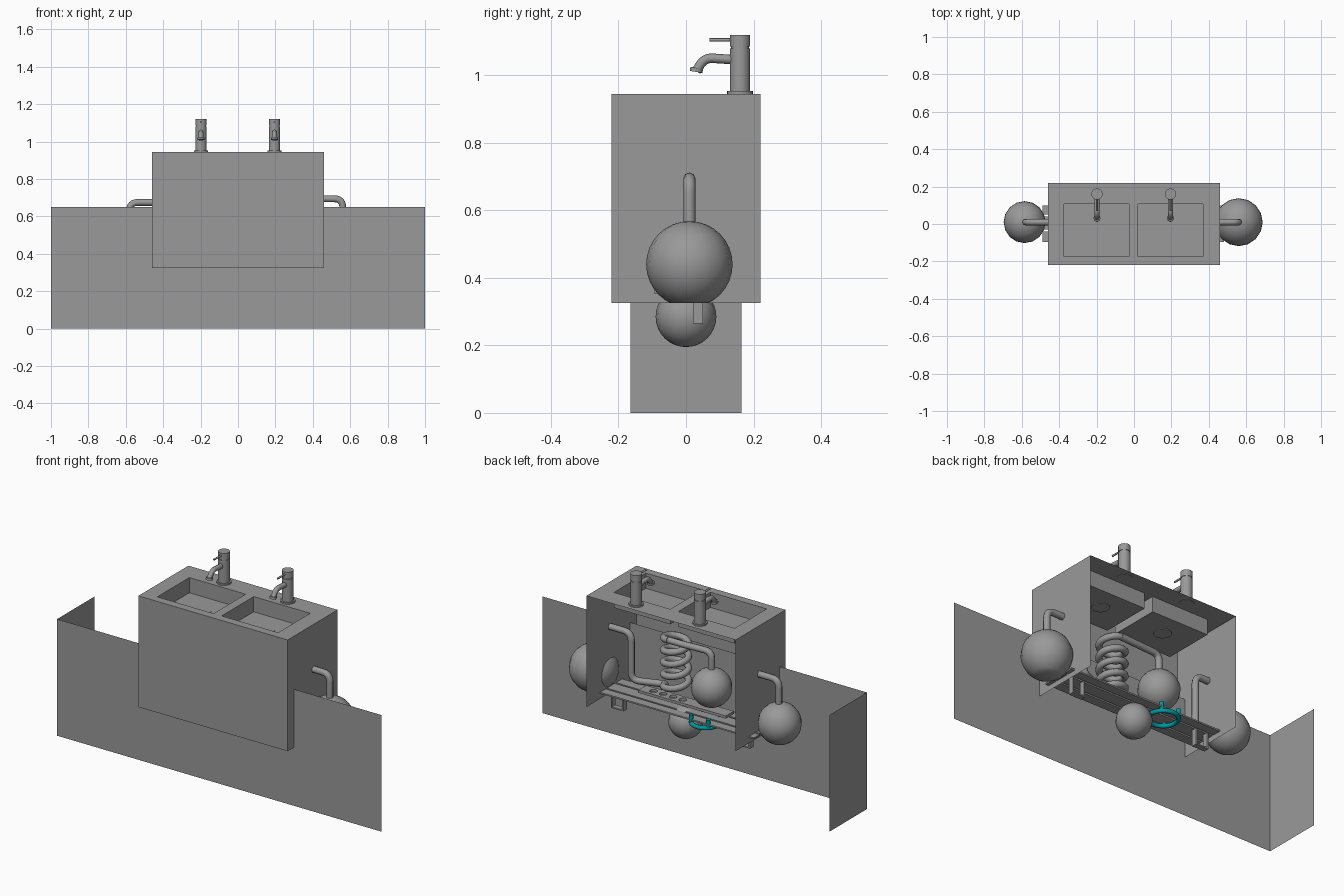
import bpy, bmesh, math
from mathutils import Vector

cube = bpy.data.objects.get("Cube")
if cube:
    bpy.data.objects.remove(cube, do_unlink=True)


def material(name, rgb):
    m = bpy.data.materials.new(name)
    m.use_nodes = True
    m.diffuse_color = (*rgb, 1)
    m.node_tree.nodes["Principled BSDF"].inputs["Base Color"].default_value = (*rgb, 1)
    return m


GREY = material("plain grey", (0.32, 0.32, 0.32))
TEAL = material("teal", (0.0, 0.32, 0.35))


def finish(name, bm, mat=GREY, smooth=False):
    mesh = bpy.data.meshes.new(name)
    bm.to_mesh(mesh)
    bm.free()
    obj = bpy.data.objects.new(name, mesh)
    bpy.context.collection.objects.link(obj)
    mesh.materials.append(mat)
    if smooth:
        bpy.ops.object.select_all(action='DESELECT')
        obj.select_set(True)
        bpy.context.view_layer.objects.active = obj
        bpy.ops.object.shade_smooth_by_angle(angle=math.radians(40))
    return obj


def quad(bm, a, b, c, d):
    bm.faces.new([bm.verts.new(p) for p in (a, b, c, d)])


def box(name, x0, x1, y0, y1, z0, z1):
    bm = bmesh.new()
    bmesh.ops.create_cube(bm, size=1)
    for v in bm.verts:
        v.co = ((x0 + x1) / 2 + v.co.x * (x1 - x0),
                (y0 + y1) / 2 + v.co.y * (y1 - y0),
                (z0 + z1) / 2 + v.co.z * (z1 - z0))
    return finish(name, bm)


def cylinder(name, x, y, z0, z1, r, mat=GREY, sides=24):
    bm = bmesh.new()
    bmesh.ops.create_cone(bm, cap_ends=True, segments=sides, radius1=r, radius2=r, depth=z1 - z0)
    bmesh.ops.translate(bm, verts=bm.verts, vec=(x, y, (z0 + z1) / 2))
    return finish(name, bm, mat, True)


def ball(name, x, y, z, r, cut=None):
    bm = bmesh.new()
    bmesh.ops.create_uvsphere(bm, u_segments=16, v_segments=16, radius=r)
    bmesh.ops.translate(bm, verts=bm.verts, vec=(x, y, z))
    if cut is not None:
        bmesh.ops.bisect_plane(bm, geom=bm.verts[:] + bm.edges[:] + bm.faces[:],
                               plane_co=(0, 0, cut), plane_no=(0, 0, -1), clear_outer=True)
        bmesh.ops.holes_fill(bm, edges=[e for e in bm.edges if e.is_boundary])
    return finish(name, bm, GREY, True)


def rounded(points, r):
    """Replace each inner corner of a path with a short arc."""
    pts = [Vector(p) for p in points]
    out = [pts[0]]
    for a, b, c in zip(pts, pts[1:], pts[2:]):
        p, q = b + (a - b).normalized() * r, b + (c - b).normalized() * r
        out += [p.lerp(b, t).lerp(b.lerp(q, t), t) for t in (i / 6 for i in range(7))]
    return out + [pts[-1]]


def tube(name, path, r, mat=GREY, sides=2, closed=False):
    curve = bpy.data.curves.new(name, 'CURVE')
    curve.dimensions = '3D'
    curve.bevel_depth = r
    curve.bevel_resolution = sides
    curve.use_fill_caps = True
    s = curve.splines.new('POLY')
    s.points.add(len(path) - 1)
    for pt, co in zip(s.points, path):
        pt.co = (*co, 1)
    s.use_cyclic_u = closed
    s.use_smooth = True
    obj = bpy.data.objects.new(name, curve)
    bpy.context.collection.objects.link(obj)
    curve.materials.append(mat)
    return obj


# Long apron: front sheet and one return at the end
bm = bmesh.new()
quad(bm, (-1, -.165, 0), (1, -.165, 0), (1, -.165, .65), (-1, -.165, .65))
quad(bm, (-1, .165, 0), (-1, -.165, 0), (-1, -.165, .65), (-1, .165, .65))
finish("apron_panel", bm)

# Cabinet shell, open at the back and below
W, D, BOTTOM, TOP, FLOOR = .46, .22, .325, .945, .86
bm = bmesh.new()
quad(bm, (-W, -D, BOTTOM), (W, -D, BOTTOM), (W, -D, TOP), (-W, -D, TOP))
for x in (-W, W):
    quad(bm, (x, -D, BOTTOM), (x, D, BOTTOM), (x, D, TOP), (x, -D, TOP))
finish("cabinet_shell", bm)

# Worktop with two sunken basins
xs = (-W, -.375, -.028, .022, .37, W)
ys = (-D, -.175, .107, D)
bm = bmesh.new()
for i in range(5):
    for j in range(3):
        x0, x1, y0, y1 = xs[i], xs[i + 1], ys[j], ys[j + 1]
        sunk = j == 1 and i in (1, 3)
        z = FLOOR if sunk else TOP
        quad(bm, (x0, y0, z), (x1, y0, z), (x1, y1, z), (x0, y1, z))
        if sunk:
            ring = [(x0, y0), (x1, y0), (x1, y1), (x0, y1)]
            for a, b in zip(ring, ring[1:] + ring[:1]):
                quad(bm, (*a, FLOOR), (*b, FLOOR), (*b, TOP), (*a, TOP))
bmesh.ops.remove_doubles(bm, verts=bm.verts, dist=.0001)
bmesh.ops.recalc_face_normals(bm, faces=bm.faces)
bmesh.ops.dissolve_limit(bm, angle_limit=.01, verts=bm.verts, edges=bm.edges)
finish("worktop_basins", bm)

# Taps and drains
for side, x in (("right", -.198), ("left", .195)):
    y = .16
    cylinder(side + "_drain", x, -.02, FLOOR - .004, FLOOR + .001, .045)
    cylinder(side + "_tap_flange", x, y, TOP - .002, .953, .038)
    cylinder(side + "_tap_body", x, y, .95, 1.08, .03)
    cylinder(side + "_tap_neck", x, y, 1.08, 1.086, .027)
    cylinder(side + "_tap_cap", x, y, 1.086, 1.12, .03)
    tube(side + "_tap_spout", rounded([(x, y, 1.045), (x, .055, 1.052), (x, .03, 1.012)], .025), .014)
    tube(side + "_tap_outlet", [(x, .032, 1.022), (x, .03, 1.01)], .019)
    tube(side + "_tap_handle", [(x, y, 1.105), (x, .07, 1.105)], .005)

# Floats
ball("left_float", .56, .01, .44, .128, BOTTOM)
ball("right_float", -.585, .01, .435, .112, BOTTOM)
ball("inner_float", -.158, 0, .517, .105)
ball("lower_float", 0, 0, .285, .09)

# Pipes and coil
R = .018
CX, CY, CR = .097, -.05, .064
tube("left_pipe", rounded([(.56, .01, .5), (.56, .01, .694), (.33, .01, .694),
                           (.33, .01, .43), (CX + CR, CY, .43)], .045), R)
tube("right_pipe", rounded([(-.58, .01, .5), (-.58, .01, .675), (-.38, .01, .675),
                            (-.38, .01, .37)], .045), R)
turns, steps = 4, 20
coil = [(CX + CR * math.cos(math.tau * i / steps), CY + CR * math.sin(math.tau * i / steps),
         .43 + .27 * i / (turns * steps)) for i in range(turns * steps + 6)]
tube("coil", coil, R)
tube("coil_outlet", rounded([coil[-1], (.03, .012, .715), (-.158, 0, .715), (-.158, 0, .55)], .04), R)

# Slatted shelf, hanger brackets and drilled tray
for i, (y0, y1) in enumerate(((-.095, -.04), (-.03, .04), (.05, .1))):
    box(f"shelf_slat_{i + 1}", -.49, .48, y0, y1, .354, .362)
for x in (-.39, .39):
    for dx in (-.035, .035):
        box("bracket_side", x + dx - .004, x + dx + .004, .02, .05, .265, .355)
    box("bracket_base", x - .035, x + .035, .02, .05, .265, .272)

tray = box("drilled_tray", -.27, .27, -.035, .035, .385, .4)
for x in (.2, .14, .08, .02):
    cutter = cylinder("hole_cutter", x, 0, .37, .42, .02, sides=16)
    cutter.hide_render = True
    cutter.hide_viewport = True
    cut = tray.modifiers.new("hole", 'BOOLEAN')
    cut.object = cutter
    cut.solver = 'EXACT'

# Teal ring valve with upright pins
RX, RY, RR = -.15, .04, .075
tube("valve_ring", [(RX + RR * math.cos(math.tau * i / 32), RY + RR * math.sin(math.tau * i / 32), .338)
                    for i in range(32)], .012, TEAL, closed=True)
for i in range(4):
    a = math.tau * (i + .5) / 4
    cylinder("valve_pin", RX + RR * math.cos(a), RY + RR * math.sin(a), .338, .385, .011, TEAL, 12)
